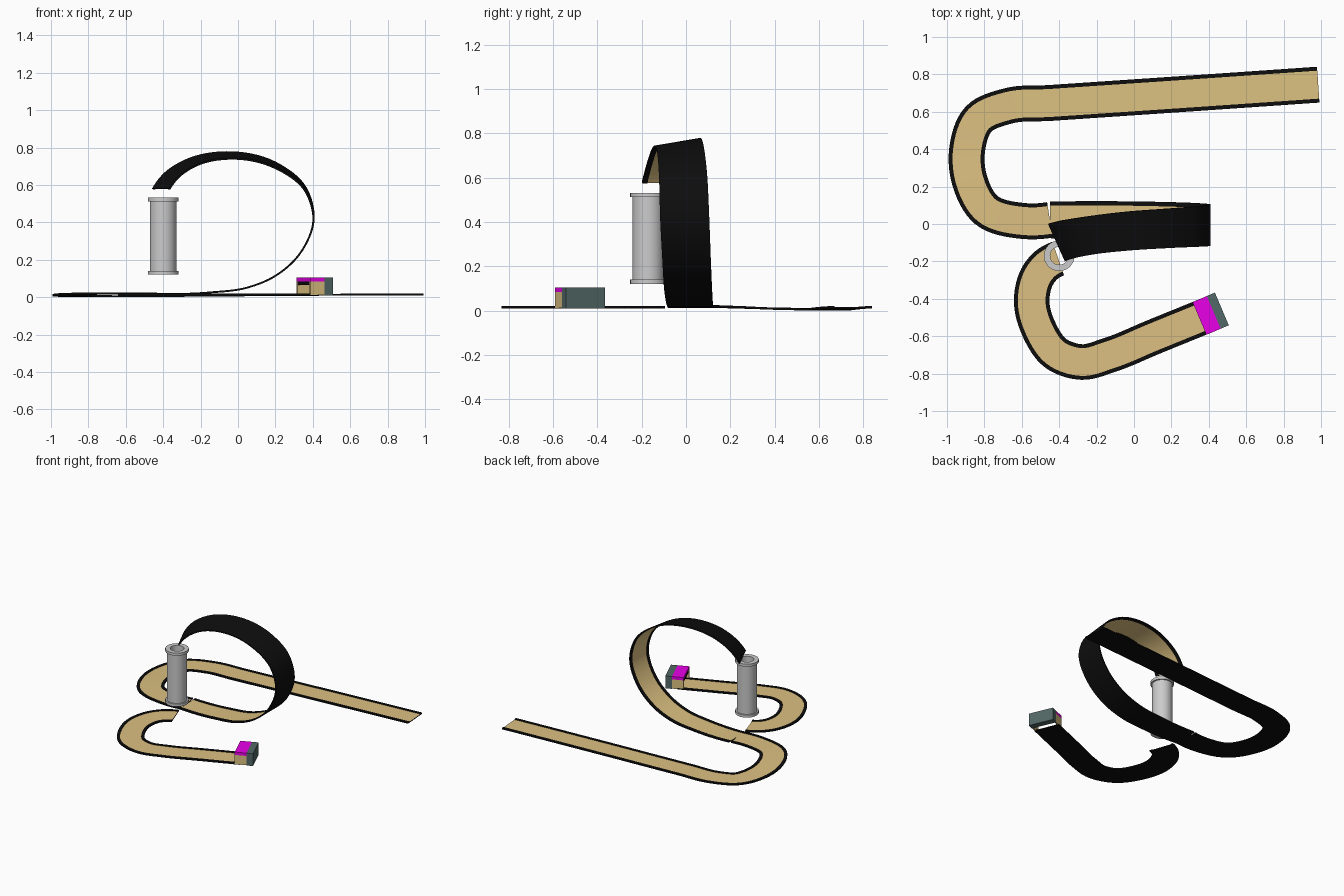
import bpy, bmesh, math
from mathutils import Vector, Matrix

if "Cube" in bpy.data.objects:
    bpy.data.objects.remove(bpy.data.objects["Cube"])


def material(name, rgb):
    m = bpy.data.materials.new(name)
    m.diffuse_color = (*rgb, 1)
    m.use_nodes = True
    m.node_tree.nodes["Principled BSDF"].inputs["Base Color"].default_value = m.diffuse_color
    return m


BLACK = material("black", (0.004, 0.004, 0.004))
TAN = material("tan", (0.72, 0.53, 0.22))
TEAL = material("teal", (0.085, 0.14, 0.135))
MAGENTA = material("magenta", (0.8, 0.0, 0.8))


def finish(bm, name, mats=(), smooth=False):
    bmesh.ops.recalc_face_normals(bm, faces=bm.faces)
    me = bpy.data.meshes.new(name)
    bm.to_mesh(me)
    bm.free()
    for m in mats:
        me.materials.append(m)
    ob = bpy.data.objects.new(name, me)
    bpy.context.collection.objects.link(ob)
    if smooth:
        bpy.ops.object.select_all(action='DESELECT')
        ob.select_set(True)
        bpy.context.view_layer.objects.active = ob
        bpy.ops.object.shade_smooth_by_angle(angle=math.radians(30))
    return ob


def spline(pts, n=8):
    # smooth curve through the points, robust to uneven spacing
    p = [Vector(q) for q in pts]
    d = [(b - a).length for a, b in zip(p, p[1:])]
    v = [(b - a) / l for a, b, l in zip(p, p[1:], d)]
    t = [(v[i - 1] * d[i] + v[i] * d[i - 1]) / (d[i] + d[i - 1]) for i in range(1, len(v))]
    t = [2 * v[0] - t[0]] + t + [2 * v[-1] - t[-1]]
    out = []
    for i, l in enumerate(d):
        for k in range(n):
            s = k / n
            out.append(p[i] * (2*s**3 - 3*s*s + 1) + t[i] * l * (s**3 - 2*s*s + s)
                       + p[i + 1] * (3*s*s - 2*s**3) + t[i + 1] * l * (s**3 - s*s))
    return out + [p[-1]]


def tangents(c):
    return [(c[min(i + 1, len(c) - 1)] - c[max(i - 1, 0)]).normalized() for i in range(len(c))]


def flat_edges(pts, w):
    c = spline(pts)
    side = [t.cross(Vector((0, 0, 1))).normalized() * w / 2 for t in tangents(c)]
    return [a - s for a, s in zip(c, side)], [a + s for a, s in zip(c, side)]


def track(name, left, right):
    # sweep a shallow channel between the two edges, floor tan, rest black
    r, F, H = 0.11, 0.006, 0.010
    prof = [(0, 0), (0, H), (r, H), (r, F), (1 - r, F), (1 - r, H), (1, H), (1, 0)]
    bm = bmesh.new()
    rings = []
    for a, b, t in zip(left, right, tangents([(a + b) / 2 for a, b in zip(left, right)])):
        up = (b - a).cross(t).normalized()
        rings.append([bm.verts.new(a.lerp(b, u) + up * h) for u, h in prof])
    for p, q in zip(rings, rings[1:]):
        for k in range(8):
            j = (k + 1) % 8
            f = bm.faces.new((p[k], p[j], q[j], q[k]))
            f.material_index = 1 if k == 3 else 0
    bm.faces.new(rings[0])
    bm.faces.new(rings[-1])
    finish(bm, name, (BLACK, TAN), True)


# long straight and hairpin
track("start_track", *flat_edges([
    (0.985, 0.745, 0.010), (0.2, 0.691, 0.006), (-0.45, 0.647, 0.001), (-0.67, 0.632, 0.0),
    (-0.83, 0.562, 0.001), (-0.893, 0.39, 0.004), (-0.878, 0.23, 0.010),
    (-0.79, 0.075, 0.014), (-0.6, 0.017, 0.014), (-0.45, 0.022, 0.014)], 0.192))

# curling loop, given by its two edges
left = [(-0.45, 0.12, 0.014), (-0.15, 0.122, 0.02), (0.05, 0.12, 0.046), (0.2, 0.117, 0.108),
        (0.335, 0.112, 0.23), (0.41, 0.105, 0.42), (0.365, 0.097, 0.59), (0.2, 0.083, 0.725),
        (-0.06, 0.063, 0.78), (-0.28, 0.035, 0.737), (-0.4, 0.015, 0.66), (-0.46, 0.0, 0.58)]
right = [(-0.45, -0.076, 0.014), (-0.15, -0.085, 0.02), (0.05, -0.092, 0.046), (0.2, -0.1, 0.108),
         (0.335, -0.107, 0.23), (0.408, -0.117, 0.42), (0.36, -0.121, 0.575), (0.2, -0.128, 0.695),
         (-0.04, -0.143, 0.745), (-0.22, -0.163, 0.71), (-0.32, -0.183, 0.645), (-0.37, -0.2, 0.58)]
track("loop_track", spline(left), spline(right))

# lower curve from the tube to the goal
track("finish_track", *flat_edges([
    (-0.405, -0.185, 0.010), (-0.46, -0.213, 0.010), (-0.51, -0.268, 0.010), (-0.547, -0.4, 0.010),
    (-0.505, -0.57, 0.010), (-0.42, -0.69, 0.010), (-0.28, -0.738, 0.010),
    (-0.13, -0.70, 0.010), (0.1, -0.606, 0.010), (0.39, -0.488, 0.010)], 0.19))

# vertical open tube with flanges
bm = bmesh.new()
prof = [(0.048, 0.12), (0.082, 0.12), (0.082, 0.14), (0.071, 0.14),
        (0.071, 0.512), (0.082, 0.512), (0.082, 0.532), (0.048, 0.532)]
N = 32
rings = [[bm.verts.new((-0.4 + r * math.cos(2 * math.pi * i / N),
                        -0.17 + r * math.sin(2 * math.pi * i / N), z)) for i in range(N)]
         for r, z in prof]
for k in range(len(prof)):
    p, q = rings[k], rings[(k + 1) % len(prof)]
    for i in range(N):
        j = (i + 1) % N
        bm.faces.new((p[i], p[j], q[j], q[i]))
finish(bm, "drop_tube", (), True)

# goal box at the end of the lower curve
GOAL = Matrix.Translation((0.35, -0.505, 0)) @ Matrix.Rotation(math.radians(23), 4, 'Z')


def box(name, lo, hi, mat):
    lo, hi = Vector(lo), Vector(hi)
    bm = bmesh.new()
    bmesh.ops.create_cube(bm, size=1, matrix=GOAL @ Matrix.Translation((lo + hi) / 2)
                          @ Matrix.Diagonal((*(hi - lo), 1)))
    finish(bm, name, (mat,))


box("goal_back", (0.083, -0.095, 0.010), (0.13, 0.095, 0.105), TEAL)
box("goal_roof", (0, -0.095, 0.083), (0.083, 0.095, 0.105), MAGENTA)
box("goal_lintel", (0.002, -0.085, 0.065), (0.012, 0.085, 0.083), BLACK)
box("goal_lining", (0.079, -0.085, 0.016), (0.083, 0.085, 0.083), TAN)
for s, side in ((-1, "front"), (1, "rear")):
    a, b = sorted((s * 0.085, s * 0.095))
    box("goal_wall_" + side, (0, a, 0.012), (0.083, b, 0.083), TAN)
